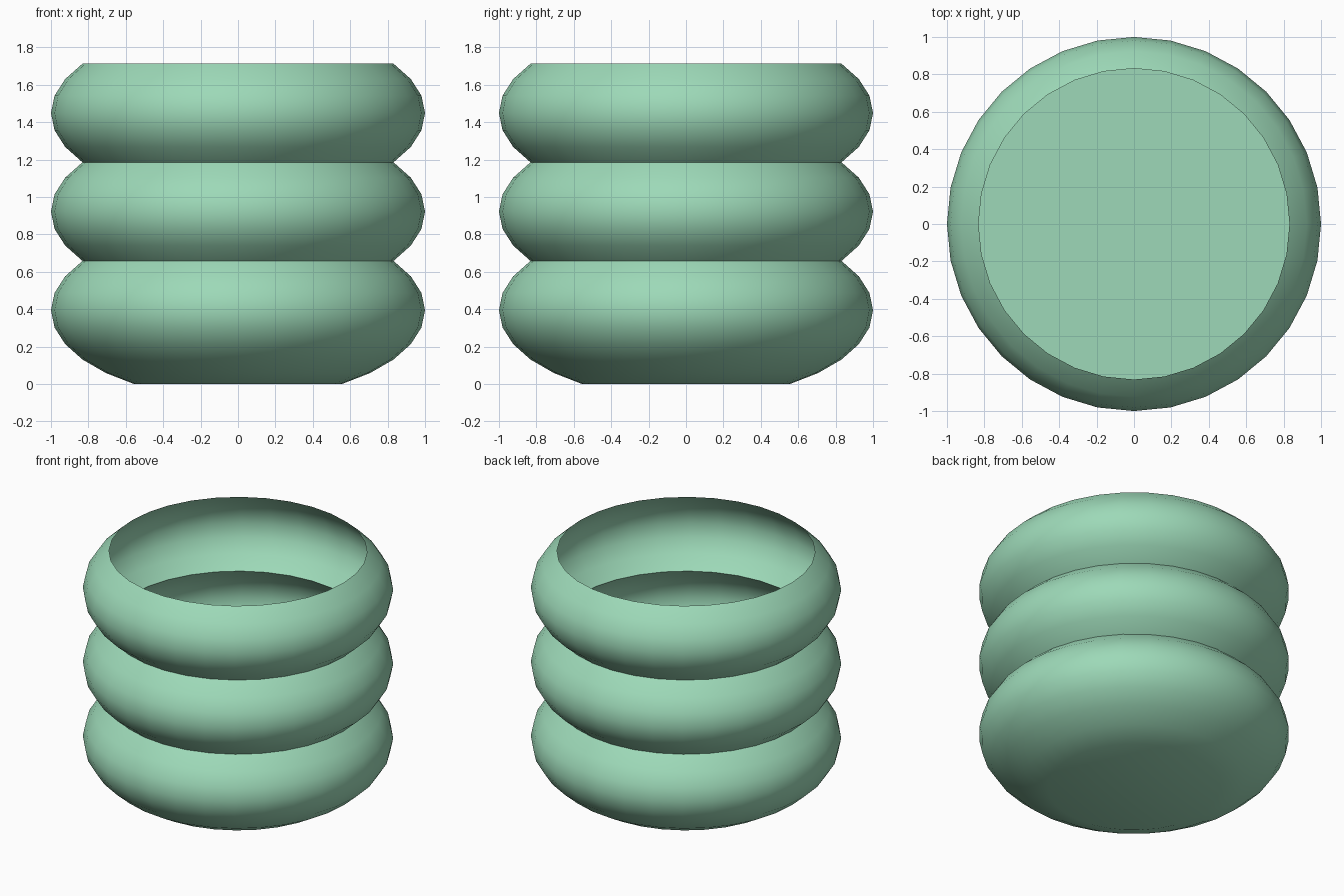
import bpy, bmesh, math

cube = bpy.data.objects.get("Cube")
if cube:
    bpy.data.objects.remove(cube, do_unlink=True)

SEGMENTS = 32
STEP = math.pi / 16      # latitude step of each bulge
SQUASH = 0.4745          # vertical flattening of each bulge

mint = bpy.data.materials.new("mint_green")
mint.use_nodes = True
color = (0.337, 0.694, 0.479, 1)
mint.diffuse_color = color
mint.node_tree.nodes["Principled BSDF"].inputs["Base Color"].default_value = color


def revolve(name, profile, cap=False):
    """Lathe a list of (radius, height) points, optionally closing the first loop."""
    bm = bmesh.new()
    loops = []
    for r, z in profile:
        angles = [2 * math.pi * i / SEGMENTS for i in range(SEGMENTS)]
        loops.append([bm.verts.new((r * math.cos(a), r * math.sin(a), z)) for a in angles])
    for low, high in zip(loops, loops[1:]):
        for i in range(SEGMENTS):
            j = (i + 1) % SEGMENTS
            bm.faces.new((low[i], low[j], high[j], high[i]))
    if cap:
        bm.faces.new(loops[0][::-1] if len(loops) > 1 else loops[0])
    mesh = bpy.data.meshes.new(name)
    bm.to_mesh(mesh)
    bm.free()
    mesh.materials.append(mint)
    obj = bpy.data.objects.new(name, mesh)
    bpy.context.collection.objects.link(obj)
    bpy.ops.object.select_all(action='DESELECT')
    obj.select_set(True)
    bpy.context.view_layer.objects.active = obj
    bpy.ops.object.shade_smooth_by_angle(angle=math.radians(30))
    return obj


def bulge(center, first, last):
    """Profile of a flattened sphere between two latitude steps."""
    return [(math.cos(k * STEP), center + SQUASH * math.sin(k * STEP))
            for k in range(first, last + 1)]


base_height = SQUASH * math.sin(5 * STEP)
half_ring = SQUASH * math.sin(3 * STEP)

# Rounded base with a flat underside, then two open rings above it
revolve("base_bulge", bulge(base_height, -5, 3), cap=True)
for n, name in enumerate(("middle_ring", "top_ring"), 1):
    revolve(name, bulge(base_height + 2 * half_ring * n, -3, 3))

# Flat floor inside, closing the base
revolve("inner_floor", [(math.cos(3 * STEP), base_height + half_ring)], cap=True)
